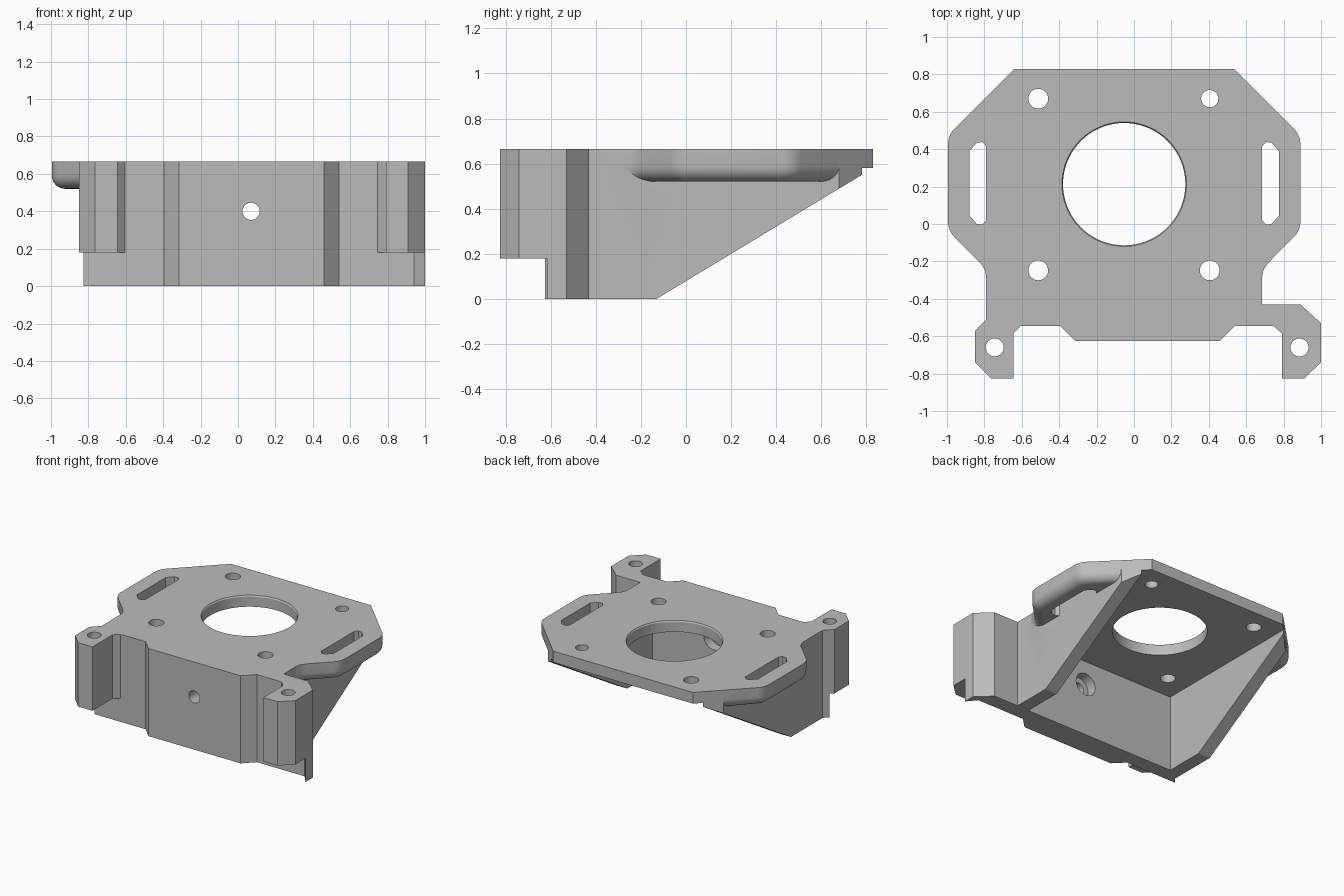
import bpy, bmesh, math
from mathutils import Vector, Matrix

cube = bpy.data.objects.get("Cube")
if cube:
    bpy.data.objects.remove(cube, do_unlink=True)

TOP, UNDER, EAR_LOW = 0.665, 0.58, 0.52
MID = -0.0525                       # symmetry line of the plate
WALL_OUT, WALL_IN = 0.685, 0.585    # outer and inner side wall faces (left)
WALL_FRONT = -0.434

grey = bpy.data.materials.new("plain_grey")
grey.use_nodes = True
grey.diffuse_color = (0.5, 0.5, 0.5, 1)
grey.node_tree.nodes["Principled BSDF"].inputs["Base Color"].default_value = (0.5, 0.5, 0.5, 1)


def flip(points):
    return [(2 * MID - x, y) for x, y in points]


def finish(name, bm):
    bmesh.ops.recalc_face_normals(bm, faces=bm.faces)
    mesh = bpy.data.meshes.new(name)
    bm.to_mesh(mesh)
    bm.free()
    mesh.materials.append(grey)
    obj = bpy.data.objects.new(name, mesh)
    bpy.context.collection.objects.link(obj)
    return obj


def loft(name, loops):
    """Solid through a stack of equal-length point loops."""
    bm = bmesh.new()
    rings = [[bm.verts.new(p) for p in loop] for loop in loops]
    n = len(rings[0])
    for a, b in zip(rings, rings[1:]):
        for i in range(n):
            j = (i + 1) % n
            bm.faces.new((a[i], a[j], b[j], b[i]))
    bm.faces.new(rings[0])
    bm.faces.new(rings[-1])
    return finish(name, bm)


def prism(name, points, z0, z1):
    return loft(name, [[(x, y, z) for x, y in points] for z in (z0, z1)])


def cylinder(name, centre, r1, r2, depth, axis="Z", sides=32):
    bm = bmesh.new()
    rot = Matrix.Rotation(math.pi / 2, 4, "X") if axis == "Y" else Matrix()
    bmesh.ops.create_cone(bm, cap_ends=True, segments=sides, radius1=r1, radius2=r2,
                          depth=depth, matrix=Matrix.Translation(centre) @ rot)
    return finish(name, bm)


def inset(points, d):
    """Mitred inward offset of a counter-clockwise outline."""
    out = []
    for i, p in enumerate(points):
        p, a, b = Vector(p), Vector(points[i - 1]), Vector(points[(i + 1) % len(points)])
        e, f = (p - a).normalized(), (b - p).normalized()
        n1, n2 = Vector((-e.y, e.x)), Vector((-f.y, f.x))
        q = p + (n1 + n2) * (d / (1 + n1.dot(n2)))
        out.append((q.x, q.y))
    return out


def arc(corner, start_angle, radius, steps=5):
    """Eighth-turn arc rounding a 45 degree corner, given its centre."""
    return [(corner[0] + radius * math.cos(start_angle + k * math.pi / 4 / steps),
             corner[1] + radius * math.sin(start_angle + k * math.pi / 4 / steps))
            for k in range(steps + 1)]


def combine(target, tool, operation):
    tool.hide_render = True
    mod = target.modifiers.new("cut", "BOOLEAN")
    mod.operation, mod.solver, mod.object = operation, "EXACT", tool
    bpy.context.view_layer.objects.active = target
    bpy.ops.object.modifier_apply(modifier=mod.name)
    bpy.data.objects.remove(tool, do_unlink=True)


# Main block outline with the two front legs
right_side = 2 * MID - WALL_OUT
outline = [
    (right_side, -0.51), (-0.85, -0.57), (-0.85, -0.74), (-0.765, -0.825),
    (-0.645, -0.825), (-0.645, -0.585), (-0.605, -0.545), (-0.395, -0.545),
    (-0.315, -0.625), (0.46, -0.625), (0.54, -0.545), (0.745, -0.545),
    (0.79, -0.585), (0.79, -0.825), (0.91, -0.825), (1.0, -0.74),
    (1.0, -0.53), (0.89, -0.43), (WALL_OUT, -0.43), (WALL_OUT, 0.68),
    (0.535, 0.83), (2 * MID - 0.535, 0.83), (right_side, 0.68)]
body = prism("motor_bracket", outline, 0, TOP)

# Side ears with a rounded lower rim
R = 0.12
ear = [(0.59, -0.42), (0.686, -0.28), (0.692, -0.245), (0.715, -0.21)]
ear += arc((0.89 - R, 0.015), -math.pi / 4, R)
ear += arc((0.89 - R, 0.425), 0, R)
ear += [(0.60, 0.765), (0.59, 0.765)]
ROUND = 0.07
levels = [(ROUND * (1 - math.sin(t)), EAR_LOW + ROUND * (1 - math.cos(t)))
          for t in [k * math.pi / 12 for k in range(7)]] + [(0, TOP)]
for side in (1, -1):
    loops = []
    for d, z in levels:
        pts = inset(ear, d)
        pts = [(max(x, 0.6), y) for x, y in pts]
        if side < 0:
            pts = flip(pts)
        loops.append([(x, y, z) for x, y in pts])
    combine(body, loft("ear", loops), "UNION")

# Cavity under the plate, then the sloped underside
x0 = 2 * MID - WALL_IN
cavity = [(x0, WALL_FRONT), (WALL_IN, WALL_FRONT), (WALL_IN, 1), (x0, 1)]
combine(body, prism("cavity", cavity, -1, UNDER), "DIFFERENCE")
slope = [(-0.295, -0.1), (1, -0.1), (1, UNDER), (0.78, UNDER), (0.78, 0.55), (-0.13, 0)]
combine(body, loft("slope", [[(x, y, z) for y, z in slope] for x in (-2, 2)]), "DIFFERENCE")

# Clearance below the legs
left_gap = [(0.55, -0.545), (0.55, -1), (1.1, -1), (1.1, -0.735), (0.94, -0.545)]
right_gap = [(-0.55, -0.545), (-0.55, -1), (-1.1, -1), (-1.1, -0.545)]
for gap in (left_gap, right_gap):
    combine(body, prism("leg_gap", gap, -0.2, 0.18), "DIFFERENCE")

# Belt slots in the ears
slot = [(0.685, 0.02), (0.705, -0.003), (0.735, 0), (0.775, 0.045),
        (0.775, 0.39), (0.735, 0.435), (0.705, 0.438), (0.685, 0.415)]
for pts in (slot, flip(slot)):
    combine(body, prism("slot", pts, 0.4, 1), "DIFFERENCE")

# Centre opening with a slim chamfer
combine(body, cylinder("opening", (MID, 0.213, 0.6), 0.327, 0.327, 0.4, sides=72), "DIFFERENCE")
combine(body, cylinder("rim", (MID, 0.213, TOP), 0.321, 0.345, 0.036, sides=72), "DIFFERENCE")

# Screw holes
for x, y, r in [(-0.512, 0.67, 0.053), (0.405, 0.67, 0.046), (-0.512, -0.248, 0.053),
                (0.405, -0.248, 0.053), (-0.745, -0.66, 0.048), (0.885, -0.66, 0.048)]:
    combine(body, cylinder("hole", (x, y, 0.4), r, r, 1), "DIFFERENCE")
for y, r in [(-0.6, 0.046), (-0.26, 0.085)]:
    combine(body, cylinder("front_hole", (0.07, y, 0.4), r, r, 0.5, "Y"), "DIFFERENCE")

# Smooth round surfaces, sharp edges elsewhere
bpy.ops.object.select_all(action="DESELECT")
body.select_set(True)
bpy.context.view_layer.objects.active = body
bpy.ops.object.shade_smooth_by_angle(angle=math.radians(28))
